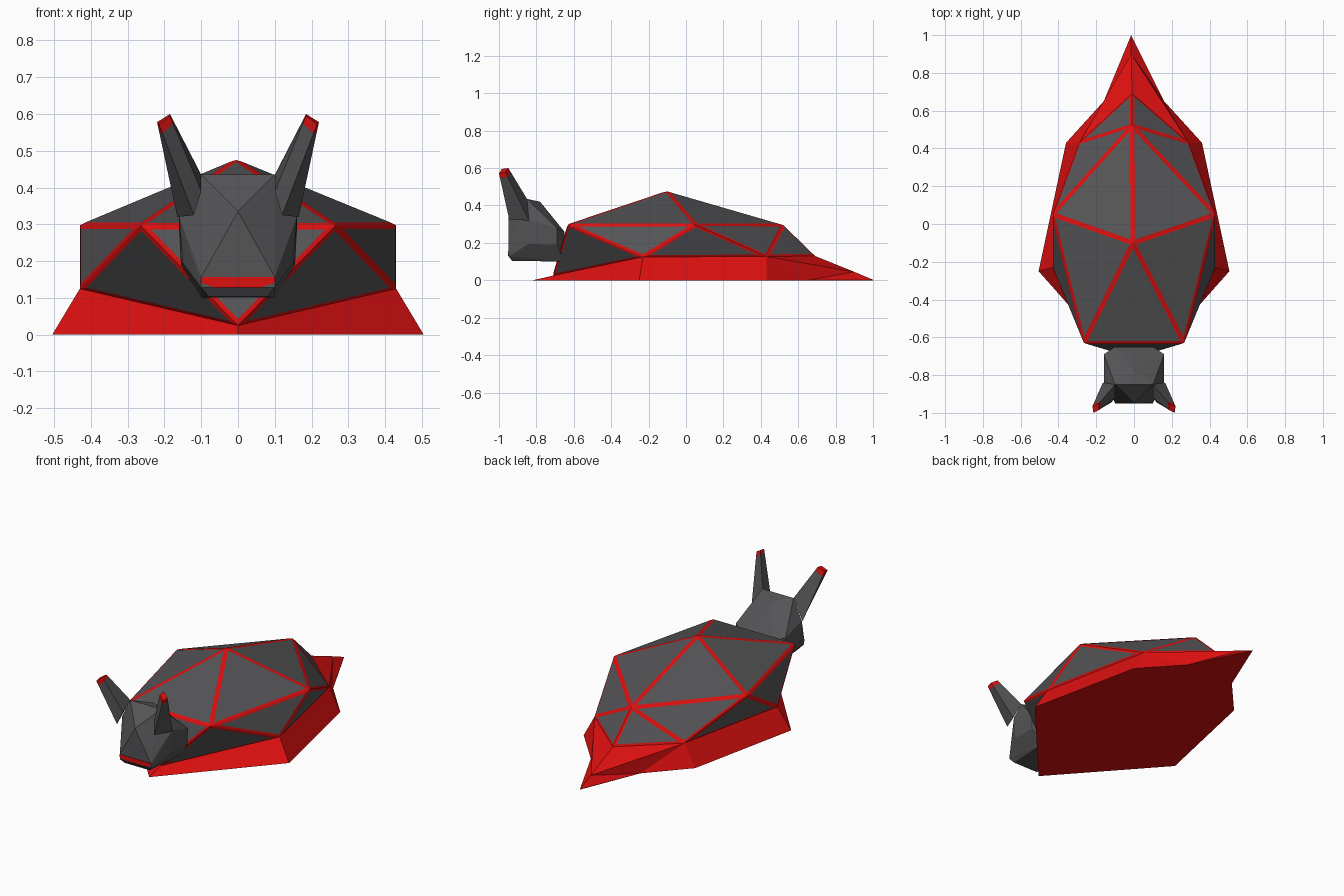
import bpy, bmesh
from mathutils import Vector

if "Cube" in bpy.data.objects:
    bpy.data.objects.remove(bpy.data.objects["Cube"])


def material(name, rgb):
    m = bpy.data.materials.new(name)
    m.diffuse_color = (*rgb, 1)
    m.use_nodes = True
    m.node_tree.nodes["Principled BSDF"].inputs["Base Color"].default_value = m.diffuse_color
    return m


GREY = material("dark_grey", (0.09, 0.09, 0.095))
RED = material("red", (0.72, 0.005, 0.005))


def finish(bm, name, mats):
    me = bpy.data.meshes.new(name)
    bm.to_mesh(me)
    bm.free()
    for m in mats:
        me.materials.append(m)
    ob = bpy.data.objects.new(name, me)
    bpy.context.collection.objects.link(ob)
    return ob


def flip_x(p):
    return (-p[0], p[1], p[2])


def half_mesh(half_faces, centre):
    """Half-body faces plus their mirror images, facing away from centre."""
    bm = bmesh.new()
    for f in half_faces:
        for pts in (f, [flip_x(p) if abs(p[0]) > 0.05 else p for p in f]):
            bm.faces.new([bm.verts.new(p) for p in pts])
    bmesh.ops.remove_doubles(bm, verts=bm.verts, dist=0.0005)
    bm.normal_update()
    c = Vector(centre)
    for f in bm.faces:
        if f.normal.dot(f.calc_center_median() - c) < 0:
            f.normal_flip()
    bm.normal_update()
    return bm


# key points of the body (right half)
apex, rear_top = (-0.005, -0.10, 0.475), (-0.01, 0.52, 0.295)
shoulder, hip = (0.265, -0.63, 0.297), (0.43, 0.05, 0.297)
low_front, low_side = (0, -0.71, 0.025), (0.43, -0.23, 0.125)
low_back, low_rear = (0.29, 0.43, 0.127), (-0.01, 0.69, 0.13)
left_shoulder = flip_x(shoulder)

# shell: faceted dome, every facet inset to leave red ridges
shell = half_mesh([
    (apex, shoulder, hip), (apex, hip, rear_top),
    (shoulder, low_front, low_side), (shoulder, low_side, hip),
    (hip, low_side, low_back), (hip, low_back, rear_top),
    (rear_top, low_back, low_rear),
], (0, 0, 0.05))
for tri in ((apex, left_shoulder, shoulder), (low_front, shoulder, left_shoulder)):
    vs = [min(shell.verts, key=lambda v: (v.co - Vector(p)).length) for p in tri]
    shell.faces.new(vs).normal_update()
for f in shell.faces:
    if f.normal.dot(f.calc_center_median() - Vector((0, 0, 0.05))) < 0:
        f.normal_flip()
shell.normal_update()
panels = list(shell.faces)
rims = bmesh.ops.inset_individual(shell, faces=panels, thickness=0.012,
                                  depth=0.003, use_even_offset=True)["faces"]
for f in rims:
    f.material_index = 1
finish(shell, "shell", [GREY, RED])

# foot: flared skirt ending in a pointed tail
f_front, f_side, f_back = (0, -0.82, 0), (0.505, -0.25, 0), (0.36, 0.43, 0)
f_notch, f_tail, ridge = (0.16, 0.65, 0), (-0.015, 1.0, 0.003), (-0.015, 0.9, 0.045)
tail_base = (-0.015, 1.0, 0)
foot = half_mesh([
    (low_front, f_front, f_side, low_side),
    (low_side, f_side, f_back, low_back),
    (low_back, f_back, f_notch), (low_back, f_notch, ridge),
    (low_back, ridge, low_rear), (f_notch, f_tail, ridge),
    (f_notch, tail_base, f_tail),
    (f_front, f_side, (0, -0.25, 0)), (f_side, f_back, (0, 0.43, 0), (0, -0.25, 0)),
    (f_back, f_notch, (0, 0.43, 0)), (f_notch, tail_base, (0, 0.43, 0)),
], (0, 0.05, 0.06))
finish(foot, "foot", [RED])


def hull(name, pts, mat):
    bm = bmesh.new()
    for p in {q for p in pts for q in (p, flip_x(p))}:
        if not any((v.co - Vector(p)).length < 1e-5 for v in bm.verts):
            bm.verts.new(p)
    res = bmesh.ops.convex_hull(bm, input=bm.verts)
    inner = {g for g in res["geom_interior"] if isinstance(g, bmesh.types.BMVert)}
    bmesh.ops.delete(bm, geom=list(inner), context="VERTS")
    bmesh.ops.recalc_face_normals(bm, faces=bm.faces)
    return finish(bm, name, [mat])


# head
hull("head", [
    (0, -0.78, 0.42), (0.10, -0.85, 0.435), (0, -0.95, 0.335),
    (0.16, -0.84, 0.322), (0.10, -0.948, 0.157), (0.10, -0.948, 0.128),
    (0.08, -0.93, 0.104), (0.15, -0.84, 0.195), (0.16, -0.69, 0.28),
    (0.155, -0.69, 0.19), (0.10, -0.65, 0.10), (0.10, -0.65, 0.26),
], GREY)

# mouth
hull("mouth", [(0.10, -0.951, 0.157), (0.065, -0.951, 0.129), (0.10, -0.93, 0.157),
               (0.10, -0.951, 0.142), (0.065, -0.93, 0.129)], RED)

# eye stalks: tapered four-sided horns with red tips
base = [(0.165, -0.84, 0.32), (0.10, -0.85, 0.435), (0.10, -0.92, 0.39), (0.12, -0.945, 0.325)]
top = [(0.22, -0.965, 0.578), (0.185, -0.95, 0.60), (0.185, -0.985, 0.595), (0.215, -1.0, 0.572)]
for side, sx in (("right", 1), ("left", -1)):
    bm = bmesh.new()
    rings = []
    for t in (0, 0.9, 1):
        rings.append([bm.verts.new(((a[0] + (b[0] - a[0]) * t) * sx,
                                    a[1] + (b[1] - a[1]) * t,
                                    a[2] + (b[2] - a[2]) * t)) for a, b in zip(base, top)])
    for k in range(2):
        for i in range(4):
            j = (i + 1) % 4
            f = bm.faces.new((rings[k][i], rings[k][j], rings[k + 1][j], rings[k + 1][i]))
            f.material_index = k
    bm.faces.new(rings[2]).material_index = 1
    bm.faces.new(rings[0])
    bmesh.ops.recalc_face_normals(bm, faces=bm.faces)
    finish(bm, side + "_eye_stalk", [GREY, RED])
